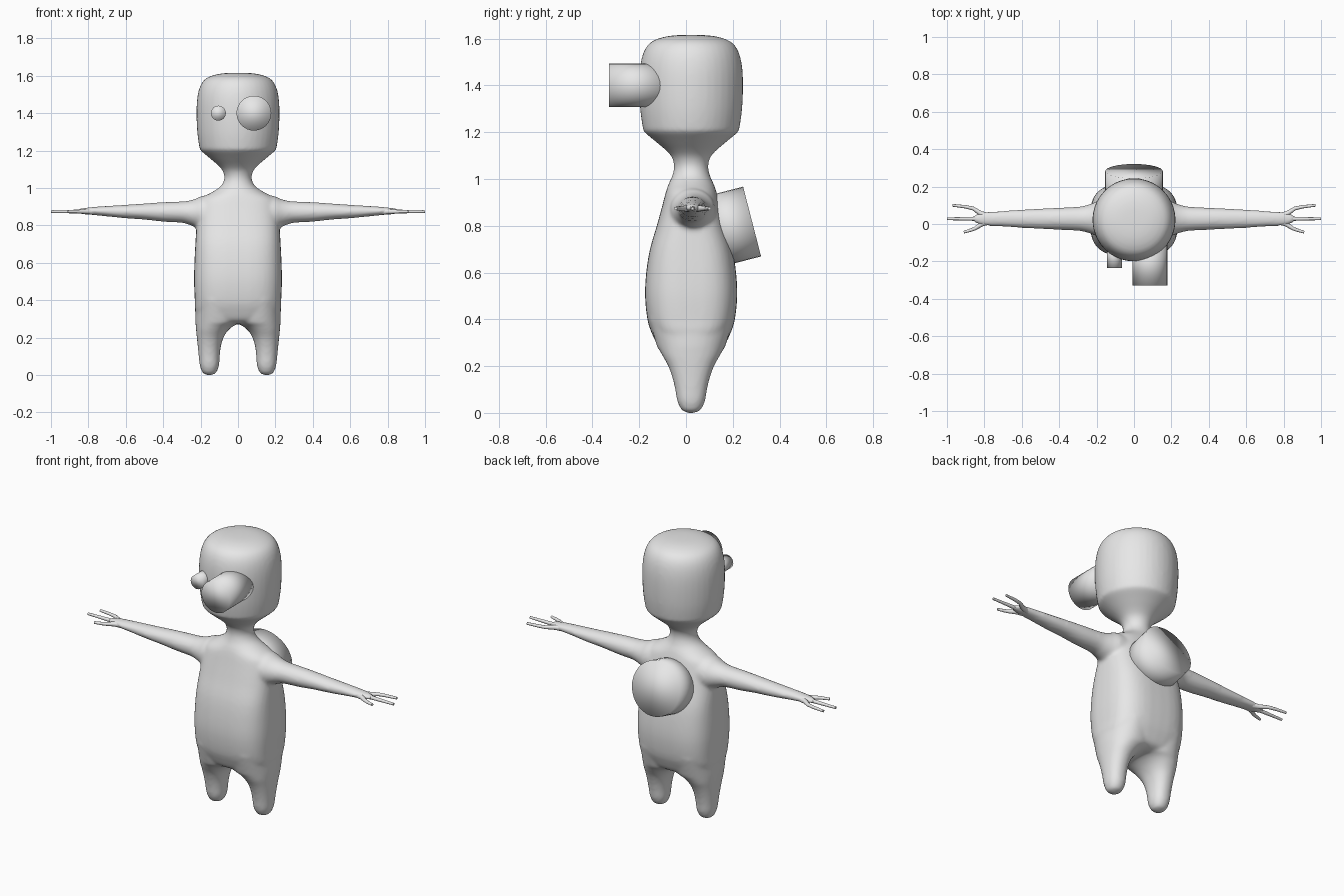
import bpy, bmesh, math
from mathutils import Vector, Matrix

if "Cube" in bpy.data.objects:
    bpy.data.objects.remove(bpy.data.objects["Cube"])

YC = 0.022  # depth centre of the body

grey = bpy.data.materials.new("plain grey")
grey.diffuse_color = (0.8, 0.8, 0.8, 1)
grey.use_nodes = True
grey.node_tree.nodes["Principled BSDF"].inputs["Base Color"].default_value = grey.diffuse_color


def add_object(name, data):
    ob = bpy.data.objects.new(name, data)
    bpy.context.collection.objects.link(ob)
    data.materials.append(grey)
    return ob


def smooth_stations(st, steps=4):
    """Catmull-Rom interpolation of the cross-section table."""
    out = []
    for i in range(len(st) - 1):
        p0, p1, p2, p3 = (st[max(0, min(len(st) - 1, i + k))] for k in (-1, 0, 1, 2))
        for j in range(steps):
            t = j / steps
            out.append([0.5 * (2 * b + (c - a) * t + (2 * a - 5 * b + 4 * c - d) * t * t
                               + (3 * b - a - 3 * c + d) * t ** 3)
                        for a, b, c, d in zip(p0, p1, p2, p3)])
    return out + [list(st[-1])]


def section(center, u, v, n, count=40):
    """Superellipse ring spanned by half axes u and v."""
    pts = []
    for i in range(count):
        a = 2 * math.pi * i / count
        c, s = math.cos(a), math.sin(a)
        pts.append(center + u * math.copysign(abs(c) ** (2 / n), c)
                   + v * math.copysign(abs(s) ** (2 / n), s))
    return pts


def loft(bm, rings):
    loops = [[bm.verts.new(p) for p in r] for r in rings]
    faces = [bm.faces.new(loops[0]), bm.faces.new(loops[-1])]
    for a, b in zip(loops, loops[1:]):
        for i in range(len(a)):
            k = (i + 1) % len(a)
            faces.append(bm.faces.new((a[i], a[k], b[k], b[i])))
    bmesh.ops.recalc_face_normals(bm, faces=faces)


bm = bmesh.new()

# torso, neck and head: z, half width, half depth, squareness
trunk = [(.272, .10, .09, 2.4), (.29, .20, .14, 2.6), (.34, .228, .168, 2.8), (.40, .231, .187, 3),
         (.50, .235, .197, 3), (.60, .233, .192, 3), (.70, .228, .176, 3), (.80, .222, .147, 2.8),
         (.88, .215, .125, 2.6), (.93, .205, .112, 2.4), (.955, .180, .105, 2.2), (.98, .135, .096, 2),
         (1.01, .092, .082, 2), (1.05, .073, .073, 2), (1.09, .081, .081, 2), (1.12, .105, .105, 2),
         (1.16, .152, .152, 2), (1.20, .199, .199, 2), (1.22, .207, .207, 2), (1.30, .218, .218, 2),
         (1.40, .222, .222, 2), (1.48, .218, .218, 2), (1.54, .204, .204, 2), (1.58, .178, .178, 2),
         (1.602, .135, .135, 2), (1.613, .08, .08, 2), (1.616, .02, .02, 2)]
loft(bm, [section(Vector((0, YC, z)), Vector((w, 0, 0)), Vector((0, d, 0)), n)
          for z, w, d, n in smooth_stations(trunk)])

# legs: z, inner x, outer x, half depth
leg = [(0, .140, .166, .014), (.012, .117, .189, .040), (.05, .102, .204, .059), (.10, .098, .210, .068),
       (.15, .092, .215, .080), (.20, .078, .220, .098), (.24, .052, .224, .120),
       (.265, .02, .226, .134), (.29, -.02, .228, .148), (.40, -.02, .229, .180)]
# arms: x, z centre, half height, half depth
arm = [(.12, .866, .10, .10), (.19, .866, .092, .095), (.225, .866, .077, .082), (.26, .868, .065, .071),
       (.30, .871, .057, .064), (.40, .872, .052, .059), (.50, .874, .043, .054), (.60, .874, .036, .049),
       (.70, .876, .028, .042), (.78, .877, .021, .038), (.83, .876, .016, .030), (.86, .876, .012, .014)]
for s in (-1, 1):
    loft(bm, [section(Vector((s * (a + b) / 2, YC, z)), Vector(((b - a) / 2, 0, 0)), Vector((0, d, 0)), 2.2)
              for z, a, b, d in smooth_stations(leg)])
    loft(bm, [section(Vector((s * x, 0.028, zc)), Vector((0, d, 0)), Vector((0, 0, h)), 2)
              for x, zc, h, d in smooth_stations(arm)])

me = bpy.data.meshes.new("body")
bm.to_mesh(me)
bm.free()
body = add_object("body", me)

# fuse the limbs with the trunk into one soft skin
rm = body.modifiers.new("fuse", 'REMESH')
rm.mode = 'VOXEL'
rm.voxel_size = 0.01
rm.use_smooth_shade = True
sm = body.modifiers.new("soften", 'SMOOTH')
sm.factor = 0.5
sm.iterations = 6

# three thin fingers on each hand: x, y, thickness
fingers = {"back": [(.77, .040, 1.9), (.82, .056, 1.5), (.86, .083, 1.1), (.90, .092, 1), (.97, .100, .8)],
           "middle": [(.80, .028, 1.6), (.86, .028, 1.2), (.92, .028, 1), (1.0, .028, .8)],
           "front": [(.77, .014, 1.9), (.81, .002, 1.5), (.85, -.024, 1.1), (.87, -.032, 1), (.91, -.044, .8)]}
for side, s in (("left", 1), ("right", -1)):
    for name, pts in fingers.items():
        cu = bpy.data.curves.new(f"{side}_{name}_finger", 'CURVE')
        cu.dimensions = '3D'
        cu.bevel_depth = 0.009
        cu.bevel_resolution = 3
        cu.use_fill_caps = True
        sp = cu.splines.new('POLY')
        sp.points.add(len(pts) - 1)
        for p, (x, y, r) in zip(sp.points, pts):
            p.co = (s * x, y, .874, 1)
            p.radius = r
        sp.use_smooth = True
        add_object(f"{side}_{name}_finger", cu)


def drum(name, start, end, radius):
    """Smooth-shaded cylinder between two points."""
    start, end = Vector(start), Vector(end)
    axis = end - start
    b = bmesh.new()
    m = Matrix.Translation((start + end) / 2) @ axis.to_track_quat('Z', 'Y').to_matrix().to_4x4()
    bmesh.ops.create_cone(b, cap_ends=True, segments=32, radius1=radius, radius2=radius,
                          depth=axis.length, matrix=m)
    for f in b.faces:
        f.smooth = True
    mesh = bpy.data.meshes.new(name)
    b.to_mesh(mesh)
    b.free()
    add_object(name, mesh)


# eyes and the tilted drum on the back
drum("large_eye", (.085, -.10, 1.40), (.085, -.33, 1.40), .093)
drum("small_eye", (-.105, -.12, 1.40), (-.105, -.235, 1.40), .040)
drum("back_drum", (0, .10, .771), (0, .2825, .818), .154)
